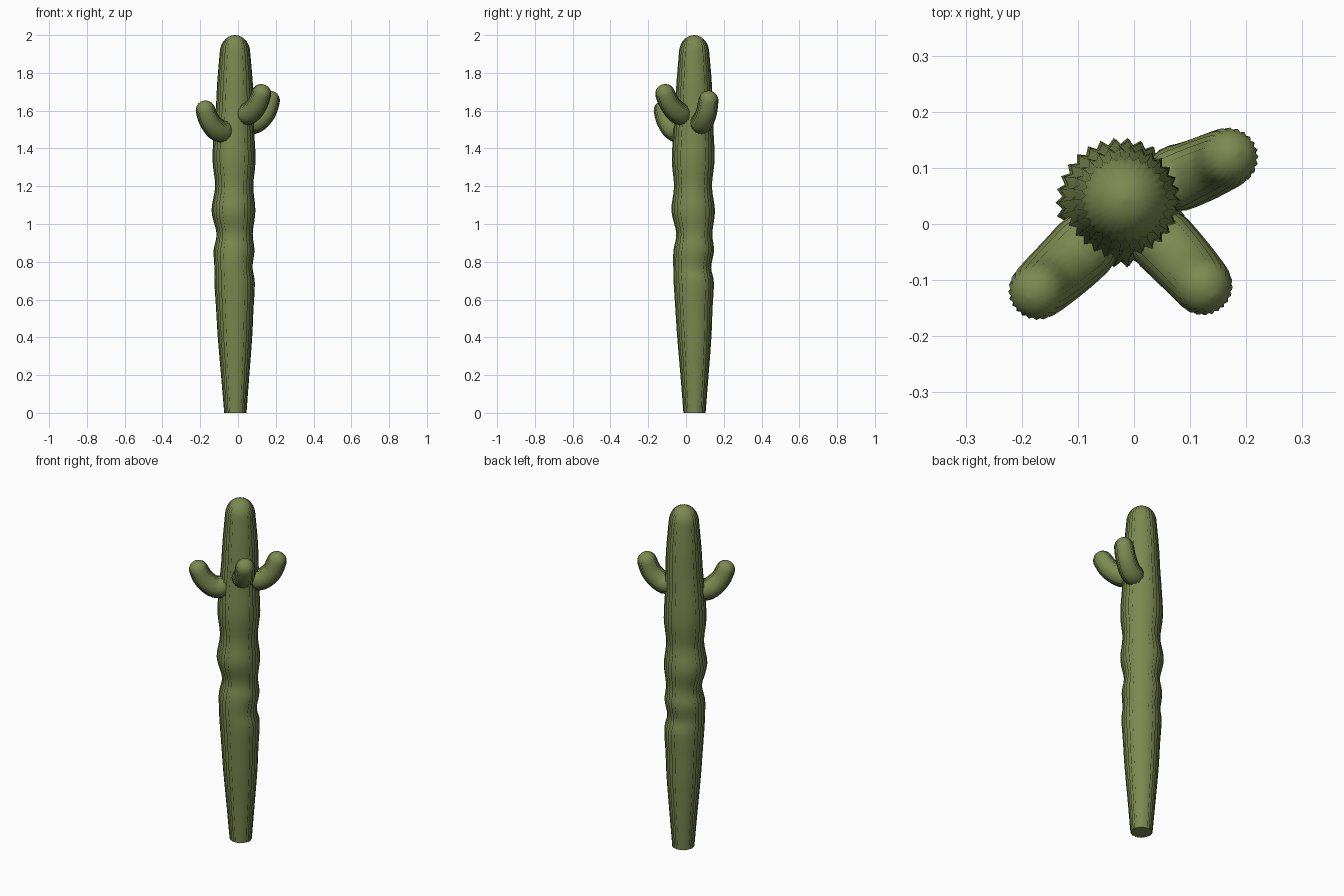
import bpy, bmesh, math
from mathutils import Vector

if "Cube" in bpy.data.objects:
    bpy.data.objects.remove(bpy.data.objects["Cube"])

green = bpy.data.materials.new("cactus green")
green.diffuse_color = (0.20, 0.25, 0.08, 1)
green.use_nodes = True
green.node_tree.nodes["Principled BSDF"].inputs["Base Color"].default_value = green.diffuse_color


def ribbed_tube(name, rings, ribs, depth, tilt=False):
    """Loft star-shaped rings (x, y, z, radius); rings follow the path if tilt is set."""
    bm = bmesh.new()
    pts = [Vector(r[:3]) for r in rings]
    loops = []
    for i, (p, ring) in enumerate(zip(pts, rings)):
        d = Vector((0, 0, 1))
        if tilt:
            d = (pts[min(i + 1, len(pts) - 1)] - pts[max(i - 1, 0)]).normalized()
        rot = Vector((0, 0, 1)).rotation_difference(d)
        loop = []
        for k in range(ribs * 2):
            a = math.pi * k / ribs
            r = ring[3] * (1 - depth * (k % 2))
            loop.append(bm.verts.new(p + rot @ Vector((r * math.cos(a), r * math.sin(a), 0))))
        loops.append(loop)
    n = ribs * 2
    for a, b in zip(loops, loops[1:]):
        for k in range(n):
            bm.faces.new((a[k], a[(k + 1) % n], b[(k + 1) % n], b[k]))
    bm.faces.new(loops[0][::-1])
    bm.faces.new(loops[-1])
    me = bpy.data.meshes.new(name)
    bm.to_mesh(me)
    bm.free()
    me.materials.append(green)
    for f in me.polygons:
        f.use_smooth = len(f.vertices) == 4
    ob = bpy.data.objects.new(name, me)
    bpy.context.collection.objects.link(ob)
    return ob


def catmull(points, steps):
    """Smooth interpolation through path points of any dimension."""
    q = [points[0]] + points + [points[-1]]
    out = []
    for i in range(1, len(q) - 2):
        for s in range(steps):
            t = s / steps
            out.append(tuple(
                0.5 * (2 * b + (c - a) * t + (2 * a - 5 * b + 4 * c - d) * t * t
                       + (3 * b - a - 3 * c + d) * t ** 3)
                for a, b, c, d in zip(*q[i - 1:i + 3])))
    return out + [points[-1]]


# Trunk: bulging column with a domed top
trunk = [(-0.014, 0.045, 0, 0.059), (-0.015, 0.045, 0.2, 0.075),
         (-0.016, 0.044, 0.4, 0.091), (-0.017, 0.042, 0.55, 0.099),
         (-0.018, 0.041, 0.69, 0.107), (-0.024, 0.033, 0.77, 0.101),
         (-0.021, 0.041, 0.86, 0.108), (-0.018, 0.044, 0.95, 0.096),
         (-0.024, 0.038, 1.07, 0.116), (-0.020, 0.037, 1.20, 0.101),
         (-0.021, 0.038, 1.34, 0.114), (-0.021, 0.040, 1.50, 0.106),
         (-0.017, 0.042, 1.62, 0.100), (-0.016, 0.043, 1.75, 0.094),
         (-0.016, 0.043, 1.905, 0.081)]
rings = catmull(trunk, 4)
for k in range(1, 8):
    a = k / 7 * math.pi / 2
    rings.append((-0.016, 0.043, 1.905 + 0.095 * math.sin(a), max(0.081 * math.cos(a), 0.002)))
ribbed_tube("trunk", rings, 30, 0.10)


# Arms: short bent ribbed stubs, rounded at both ends
def arm(name, path, r_mid, r_tip):
    spine = [Vector(p) for p in catmull(path, 4)]
    n = len(spine)
    rings = []
    for i, p in enumerate(spine):
        t = i / (n - 1)
        r = r_mid + (r_tip - r_mid) * t
        rings.append((*p, r * min(1, 0.6 + 2.0 * t)))
    d = (spine[-1] - spine[-2]).normalized()
    for k in range(1, 7):
        a = k / 6 * math.pi / 2
        p = spine[-1] + d * r_tip * math.sin(a)
        rings.append((*p, max(r_tip * math.cos(a), 0.002)))
    ribbed_tube(name, rings, 24, 0.09, True)


arm("left_arm", [(-0.05, 0.0, 1.50), (-0.105, -0.058, 1.495),
                 (-0.15, -0.10, 1.545), (-0.172, -0.119, 1.602)], 0.064, 0.052)
arm("front_arm", [(0.02, 0.0, 1.575), (0.065, -0.045, 1.59),
                  (0.102, -0.085, 1.635), (0.123, -0.11, 1.688)], 0.062, 0.053)
arm("right_arm", [(0.03, 0.07, 1.53), (0.095, 0.087, 1.54),
                  (0.145, 0.108, 1.59), (0.169, 0.119, 1.653)], 0.062, 0.053)
